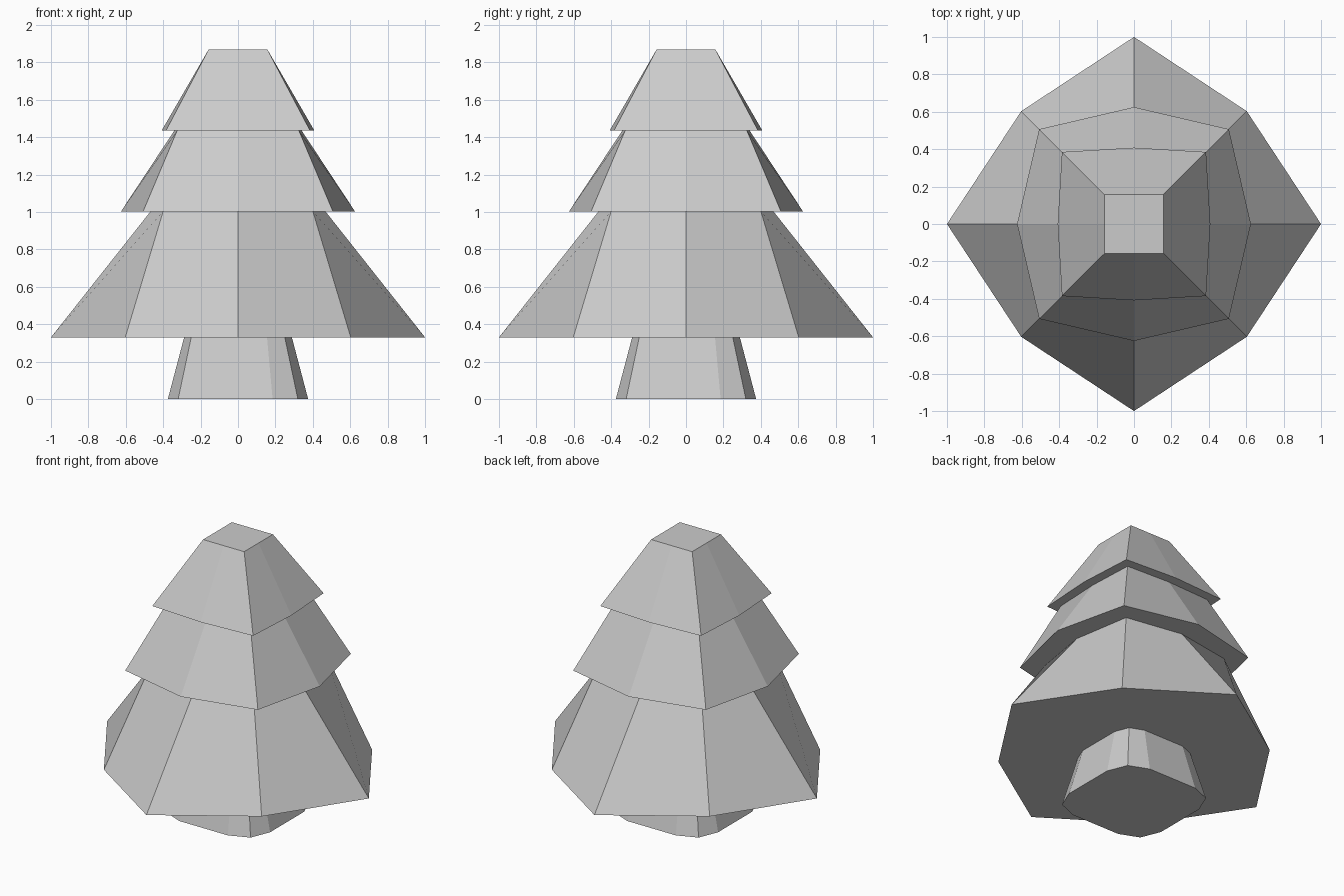
import bpy

if "Cube" in bpy.data.objects:
    bpy.data.objects.remove(bpy.data.objects["Cube"])

Z_SKIRT, Z_MID, Z_TOP, Z_PEAK = 0.33, 1.004, 1.436, 1.869


def four_fold(points):
    """Repeat one quarter of a cross-section around the z axis."""
    ring = []
    for _ in range(4):
        ring += points
        points = [(-y, x) for x, y in points]
    return ring


def branch_ring(side, corner):
    """Eight points: one mid-side point and one corner per quarter."""
    return four_fold([(side, 0), (corner, corner)])


def trunk_ring(side, half, corner):
    """Square with bevelled corners, each with a point at its tip."""
    return four_fold([(side, -half), (side, half), (corner, corner)])


def loft(name, low, z0, high, z1):
    """Closed, flat-shaded solid between two rings."""
    n = len(low)
    verts = [(x, y, z0) for x, y in low] + [(x, y, z1) for x, y in high]
    faces = [tuple(reversed(range(n))), tuple(range(n, 2 * n))]
    for i in range(n):
        j = (i + 1) % n
        quad = [i, j, n + j, n + i]
        # start at the mid-side point so quads fold outward
        faces.append(quad if i % 2 == 0 else quad[1:] + quad[:1])
    mesh = bpy.data.meshes.new(name)
    mesh.from_pydata(verts, [], faces)
    mesh.update()
    obj = bpy.data.objects.new(name, mesh)
    bpy.context.collection.objects.link(obj)
    return obj


# Trunk, flared towards the ground
loft("trunk", trunk_ring(0.375, 0.185, 0.32), 0,
     trunk_ring(0.288, 0.155, 0.25), Z_SKIRT)

# Three stacked branch tiers: name, bottom ring, z, top ring, z
tiers = [
    ("lower_branches", (1.0, 0.603), Z_SKIRT, (0.467, 0.40), Z_MID),
    ("middle_branches", (0.625, 0.507), Z_MID, (0.34, 0.325), Z_TOP),
    ("upper_branches", (0.408, 0.385), Z_TOP, (0.157, 0.157), Z_PEAK),
]
for name, low, z0, high, z1 in tiers:
    loft(name, branch_ring(*low), z0, branch_ring(*high), z1)
